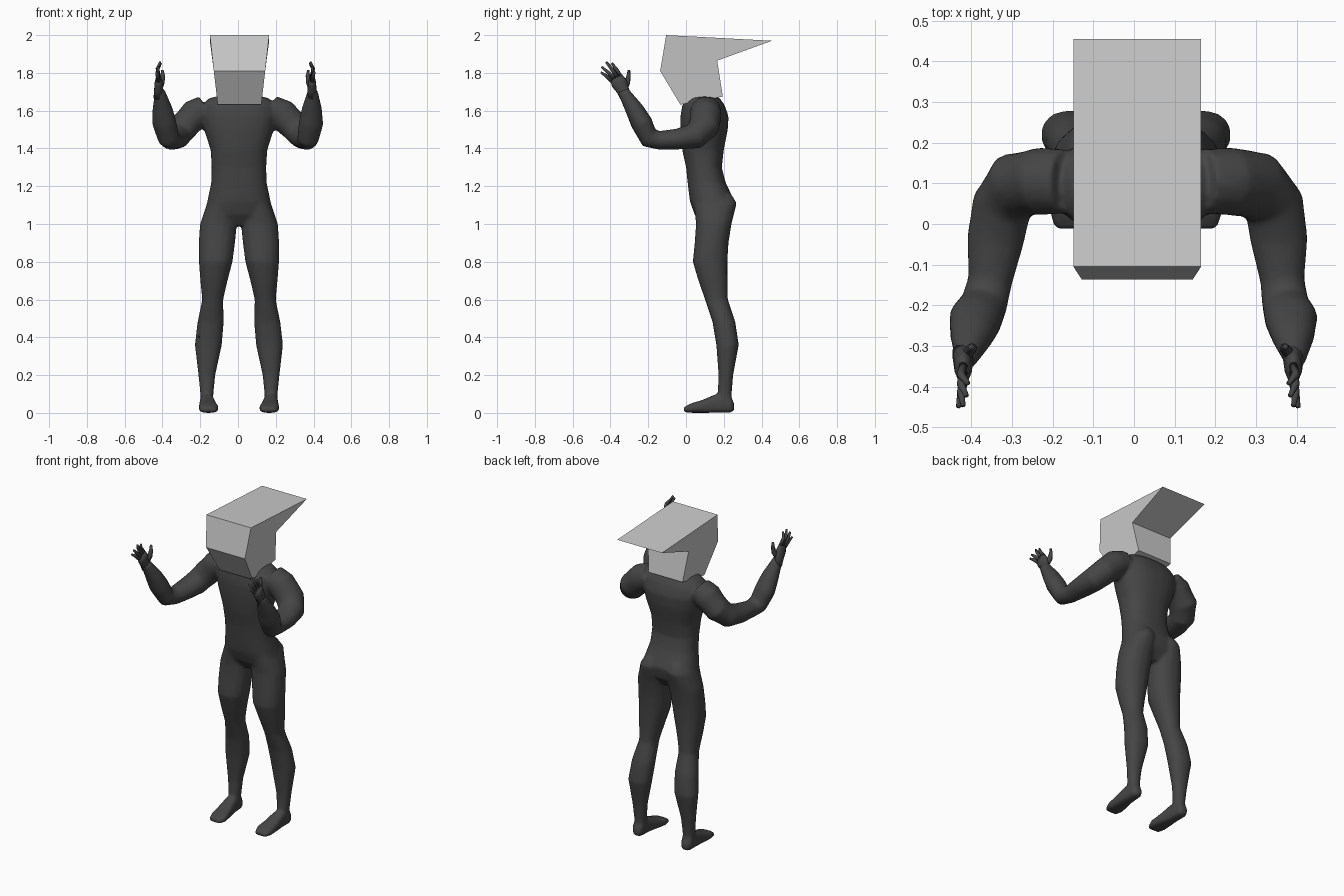
import bpy, bmesh, math
from mathutils import Vector

if "Cube" in bpy.data.objects:
    bpy.data.objects.remove(bpy.data.objects["Cube"])

dark = bpy.data.materials.new("dark_skin")
dark.diffuse_color = (0.06, 0.06, 0.06, 1)
dark.use_nodes = True
dark.node_tree.nodes["Principled BSDF"].inputs["Base Color"].default_value = dark.diffuse_color


def loft(bm, rings, n=16, power=2.0):
    """Closed skin through rings of (centre, half-axis u, half-axis v)."""
    loops = []
    for c, u, v in rings:
        loop = []
        for i in range(n):
            a = 2 * math.pi * (i + 0.5) / n
            ca, sa = math.cos(a), math.sin(a)
            p = (c + u * math.copysign(abs(ca) ** (2 / power), ca)
                 + v * math.copysign(abs(sa) ** (2 / power), sa))
            loop.append(bm.verts.new(p))
        loops.append(loop)
    for a, b in zip(loops, loops[1:]):
        for i in range(n):
            j = (i + 1) % n
            bm.faces.new((a[i], a[j], b[j], b[i]))
    bm.faces.new(loops[0])
    bm.faces.new(loops[-1])


def slices(rows, s=1, axis="z"):
    """Rings from (level, x0, x1, lo, hi) boxes stacked along z or y."""
    out = []
    for k, x0, x1, lo, hi in rows:
        x, m = s * (x0 + x1) / 2 + 0.005, (lo + hi) / 2
        u = Vector(((x1 - x0) / 2, 0, 0))
        if axis == "z":
            out.append((Vector((x, m, k)), u, Vector((0, (hi - lo) / 2, 0))))
        else:
            out.append((Vector((x, k, m)), u, Vector((0, 0, (hi - lo) / 2))))
    return out


def tube(points):
    """Rings square to a path of (x, y, z, half width, half depth)."""
    cs = [Vector(p[:3]) for p in points]
    out = []
    for i, p in enumerate(points):
        t = Vector()
        if i > 0:
            t += (cs[i] - cs[i - 1]).normalized()
        if i < len(cs) - 1:
            t += (cs[i + 1] - cs[i]).normalized()
        t.normalize()
        u = t.cross(Vector((0, 0, 1))).normalized()
        out.append((cs[i], u * p[3], u.cross(t) * p[4]))
    return out


def finish(bm, name, material=None, smooth=True):
    bmesh.ops.recalc_face_normals(bm, faces=bm.faces)
    for f in bm.faces:
        f.smooth = smooth
    me = bpy.data.meshes.new(name)
    bm.to_mesh(me)
    bm.free()
    ob = bpy.data.objects.new(name, me)
    bpy.context.collection.objects.link(ob)
    if material:
        me.materials.append(material)
    return ob


# Body: torso, legs, feet and arms, fused into one skin
body = bmesh.new()
torso = [(0.99, .10, .09, .20), (1.05, .178, .045, .245), (1.12, .168, .02, .258),
         (1.22, .147, .008, .21), (1.30, .145, 0, .19), (1.39, .150, -.02, .20),
         (1.50, .185, -.03, .222), (1.57, .20, -.03, .226), (1.63, .195, -.02, .205),
         (1.665, .16, .01, .18), (1.68, .10, .05, .15)]
loft(body, slices([(z, -w, w, f, b) for z, w, f, b in torso]), 24, 2.4)

leg = [(1.16, .04, .13, .06, .24), (1.11, .012, .17, .04, .27), (1.00, .01, .207, .052, .242),
       (.90, .02, .214, .045, .226), (.80, .033, .213, .035, .22), (.70, .06, .205, .065, .22),
       (.60, .083, .195, .10, .222), (.48, .08, .22, .14, .262), (.36, .09, .234, .16, .28),
       (.20, .125, .215, .172, .25), (.10, .135, .205, .168, .242), (.03, .137, .205, .165, .245)]
foot = [(.255, .15, .19, .012, .05), (.235, .137, .205, 0, .09), (.16, .13, .207, 0, .10),
        (.08, .115, .212, 0, .066), (.03, .107, .213, 0, .052), (-.012, .12, .20, .004, .03)]
arm = [(.105, 1.61, .080, .075), (.105, 1.578, .084, .084), (.095, 1.515, .085, .077),
       (.045, 1.465, .075, .070), (-.04, 1.45, .071, .056), (-.14, 1.443, .055, .050),
       (-.195, 1.455, .058, .055), (-.235, 1.535, .066, .057), (-.275, 1.61, .054, .048),
       (-.325, 1.69, .031, .033), (-.335, 1.71, .024, .032)]
arm_x = {1: (.17, .235, .30, .345, .357, .365, .372, .387, .391, .395, .395),
         -1: (.17, .23, .288, .325, .341, .354, .368, .39, .40, .412, .414)}
for s in (1, -1):
    loft(body, slices(leg, s), 16, 2.2)
    loft(body, slices(foot, s, "y"), 16, 3)
    loft(body, tube([(s * x, *r) for x, r in zip(arm_x[s], arm)]))
ob = finish(body, "body", dark)
m = ob.modifiers.new("fuse", "REMESH")
m.mode = "VOXEL"
m.voxel_size = 0.009
m.use_smooth_shade = True
m = ob.modifiers.new("soften", "SMOOTH")
m.factor = 0.5
m.iterations = 6
m = ob.modifiers.new("simplify", "DECIMATE")
m.ratio = 0.25

# Hands: palm, four fanned fingers and a thumb
fingers = [((-.394, 1.757), (-.45, 1.803), -.012), ((-.381, 1.768), (-.447, 1.832), 0),
           ((-.366, 1.779), (-.422, 1.857), .008), ((-.349, 1.786), (-.392, 1.85), .012)]
for s, hx, name in ((1, .392, "right_side_hand"), (-1, .42, "left_side_hand")):
    bm = bmesh.new()
    loft(bm, tube([(s * hx, -.318, 1.67, .028, .030), (s * hx, -.335, 1.71, .025, .034),
                   (s * hx, -.353, 1.745, .022, .042), (s * hx, -.370, 1.775, .014, .036)]), 10)
    for (y0, z0), (y1, z1), dx in fingers:
        loft(bm, tube([(s * hx, y0, z0, .011, .011),
                       (s * (hx + .006), (y0 + y1) / 2, (z0 + z1) / 2 + .004, .010, .010),
                       (s * (hx - dx), y1, z1, .006, .006)]), 8)
    loft(bm, tube([(s * hx, -.33, 1.705, .015, .018), (s * (hx - .018), -.31, 1.75, .014, .016),
                   (s * (hx - .022), -.304, 1.785, .012, .011),
                   (s * (hx - .020), -.302, 1.815, .007, .007)]), 8)
    finish(bm, name, dark)

# Head: angular block with a swept-back overhang, widening upward
profile = [(-.105, 2.0), (.455, 1.97), (.165, 1.865), (.195, 1.675), (-.03, 1.632), (-.137, 1.81)]
bm = bmesh.new()
sides = []
for s in (-1, 1):
    sides.append([])
    for y, z in profile:
        w = 0.157 if z > 1.95 else 0.115 + 0.117 * (z - 1.63)
        sides[-1].append(bm.verts.new((0.008 + s * w, y, z)))
    bm.faces.new(sides[-1])
for i in range(len(profile)):
    j = (i + 1) % len(profile)
    bm.faces.new((sides[0][i], sides[0][j], sides[1][j], sides[1][i]))
finish(bm, "head", smooth=False)
